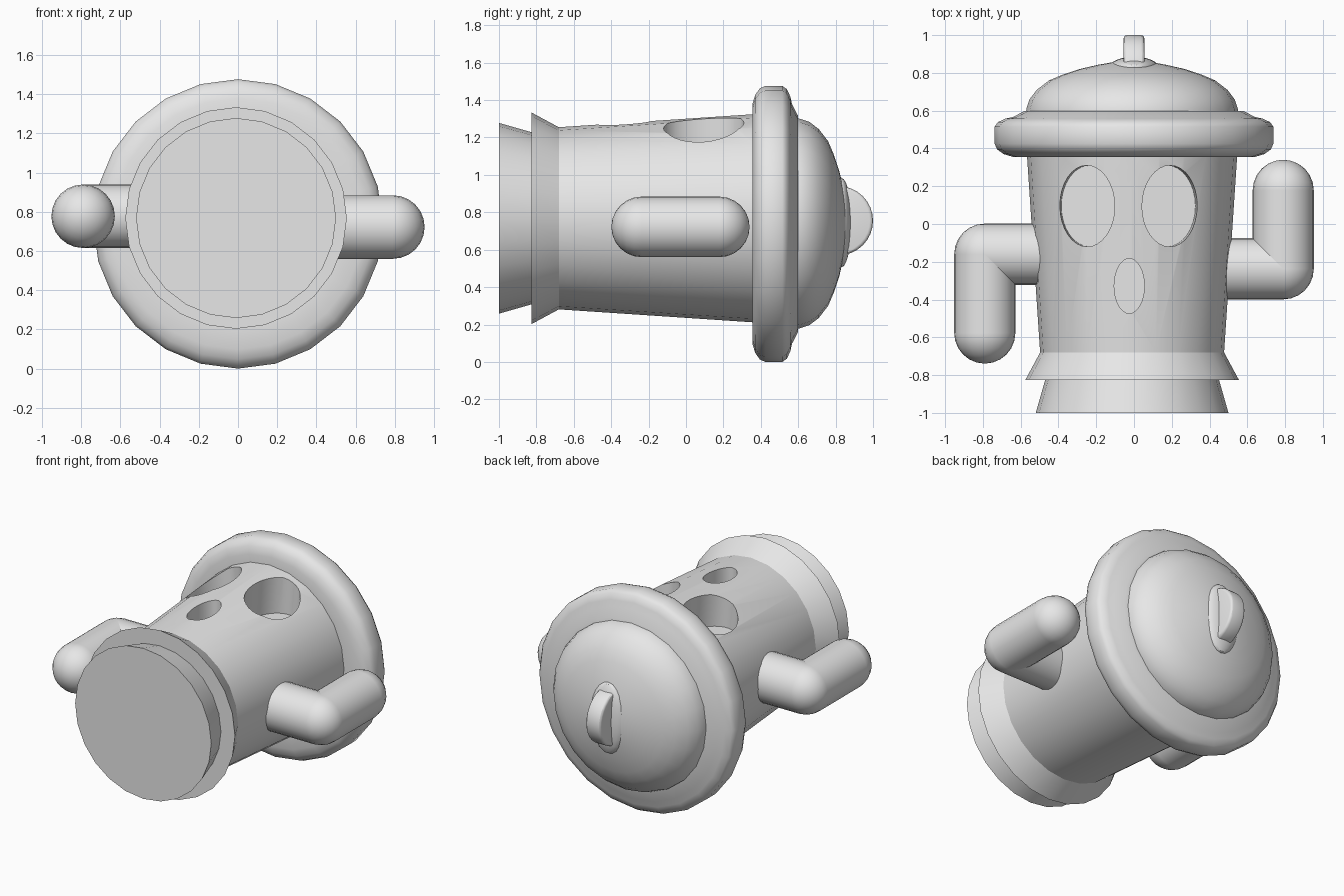
import bpy, bmesh, math
from mathutils import Matrix, Vector

if "Cube" in bpy.data.objects:
    bpy.data.objects.remove(bpy.data.objects["Cube"], do_unlink=True)

grey = bpy.data.materials.new("plain_grey")
grey.use_nodes = True
grey.diffuse_color = (0.8, 0.8, 0.8, 1)
grey.node_tree.nodes["Principled BSDF"].inputs["Base Color"].default_value = (0.8, 0.8, 0.8, 1)


def add_object(name, bm):
    bmesh.ops.recalc_face_normals(bm, faces=bm.faces)
    mesh = bpy.data.meshes.new(name)
    bm.to_mesh(mesh)
    bm.free()
    mesh.materials.append(grey)
    obj = bpy.data.objects.new(name, mesh)
    bpy.context.collection.objects.link(obj)
    return obj


def activate(obj):
    bpy.ops.object.select_all(action='DESELECT')
    obj.select_set(True)
    bpy.context.view_layer.objects.active = obj


def smooth(obj, angle=30):
    activate(obj)
    bpy.ops.object.shade_smooth_by_angle(angle=math.radians(angle))


def lathe(name, profile, cx, cz, sides=24):
    """Turn (y, radius) pairs around a line along y, closed at both ends."""
    bm = bmesh.new()
    rings = []
    for y, r in profile:
        turns = [math.tau * i / sides for i in range(sides)]
        rings.append([bm.verts.new((cx + r * math.sin(a), y, cz + r * math.cos(a))) for a in turns])
    for low, high in zip(rings, rings[1:]):
        for i in range(sides):
            j = (i + 1) % sides
            bm.faces.new((low[i], low[j], high[j], high[i]))
    bm.faces.new(rings[0])
    bm.faces.new(rings[-1])
    return add_object(name, bm)


def add_tube(bm, start, end, radius):
    a, b = Vector(start), Vector(end)
    turn = (b - a).to_track_quat('Z', 'Y').to_matrix().to_4x4()
    bmesh.ops.create_cone(bm, cap_ends=False, segments=24, radius1=radius, radius2=radius,
                          depth=(b - a).length, matrix=Matrix.Translation((a + b) / 2) @ turn)


def add_ball(bm, centre, radius):
    turn = Matrix.Rotation(math.pi / 2, 4, 'X')
    bmesh.ops.create_uvsphere(bm, u_segments=24, v_segments=12, radius=radius,
                              matrix=Matrix.Translation(centre) @ turn)


# Body with flared foot and base
body = lathe("body", [(-1, 0.51), (-0.825, 0.46), (-0.825, 0.565), (-0.68, 0.487), (0.37, 0.557)],
             -0.01, 0.768)


def cut_hole(x, y, rx, ry, floor, lean):
    """Sink an oval pocket into the upper side of the body."""
    bm = bmesh.new()
    height = 0.6
    place = (Matrix.Translation((x, y, 1.26)) @ Matrix.Rotation(math.radians(lean), 4, 'Y')
             @ Matrix.Translation((0, 0, floor - 1.26 + height / 2)) @ Matrix.Diagonal((rx, ry, 1, 1)))
    bmesh.ops.create_cone(bm, cap_ends=True, segments=32, radius1=1, radius2=1,
                          depth=height, matrix=place)
    cutter = add_object("hole_cutter", bm)
    cutter.hide_render = True
    activate(body)
    mod = body.modifiers.new("hole", 'BOOLEAN')
    mod.operation = 'DIFFERENCE'
    mod.solver = 'EXACT'
    mod.object = cutter
    bpy.ops.object.modifier_apply(modifier=mod.name)
    bpy.data.objects.remove(cutter, do_unlink=True)


# Eyes and mouth
cut_hole(-0.25, 0.095, 0.15, 0.215, 1.05, -4)
cut_hole(0.19, 0.095, 0.15, 0.215, 1.05, 4)
cut_hole(-0.025, -0.328, 0.08, 0.145, 1.08, 0)
smooth(body)

# Lid brim, step and dome
brim = lathe("lid_brim", [(0.355, 0.54), (0.355, 0.64), (0.37, 0.69), (0.395, 0.725), (0.425, 0.738),
                          (0.515, 0.738), (0.54, 0.72), (0.558, 0.68), (0.567, 0.64),
                          (0.598, 0.58), (0.6, 0.5)], 0, 0.738)
smooth(brim, 40)
dome = lathe("lid_dome", [(0.57, 0.562), (0.61, 0.56), (0.66, 0.543), (0.71, 0.505), (0.76, 0.44),
                          (0.79, 0.37), (0.82, 0.28), (0.843, 0.18), (0.857, 0.1), (0.862, 0.03)],
             -0.01, 0.74)
smooth(dome)

# Raised mound under the handle
bm = bmesh.new()
bmesh.ops.create_uvsphere(bm, u_segments=24, v_segments=12, radius=1,
                          matrix=Matrix.Translation((0, 0.83, 0.745)) @ Matrix.Diagonal((0.13, 0.055, 0.24, 1)))
smooth(add_object("handle_mound", bm))

# Handle: half-sunk disc with rounded rims
bm = bmesh.new()
bmesh.ops.create_cone(bm, cap_ends=True, segments=32, radius1=0.185, radius2=0.185, depth=0.11,
                      matrix=Matrix.Translation((0, 0.815, 0.755)) @ Matrix.Rotation(math.pi / 2, 4, 'Y'))
rims = [e for e in bm.edges if any(len(f.verts) > 4 for f in e.link_faces)]
bmesh.ops.bevel(bm, geom=rims, offset=0.018, segments=3, profile=0.5, affect='EDGES')
smooth(add_object("lid_handle", bm))

# Bent arms: shoulder, elbow and rounded hand
for name, side, y_elbow, y_hand, z in (("right_arm", -1, -0.16, -0.577, 0.777),
                                       ("left_arm", 1, -0.237, 0.178, 0.722)):
    radius = 0.162
    elbow = (side * 0.79, y_elbow, z)
    hand = (side * 0.79, y_hand, z)
    bm = bmesh.new()
    add_tube(bm, (side * 0.42, y_elbow, z), elbow, radius)
    add_tube(bm, elbow, hand, radius)
    add_ball(bm, elbow, radius)
    add_ball(bm, hand, radius)
    smooth(add_object(name, bm))
